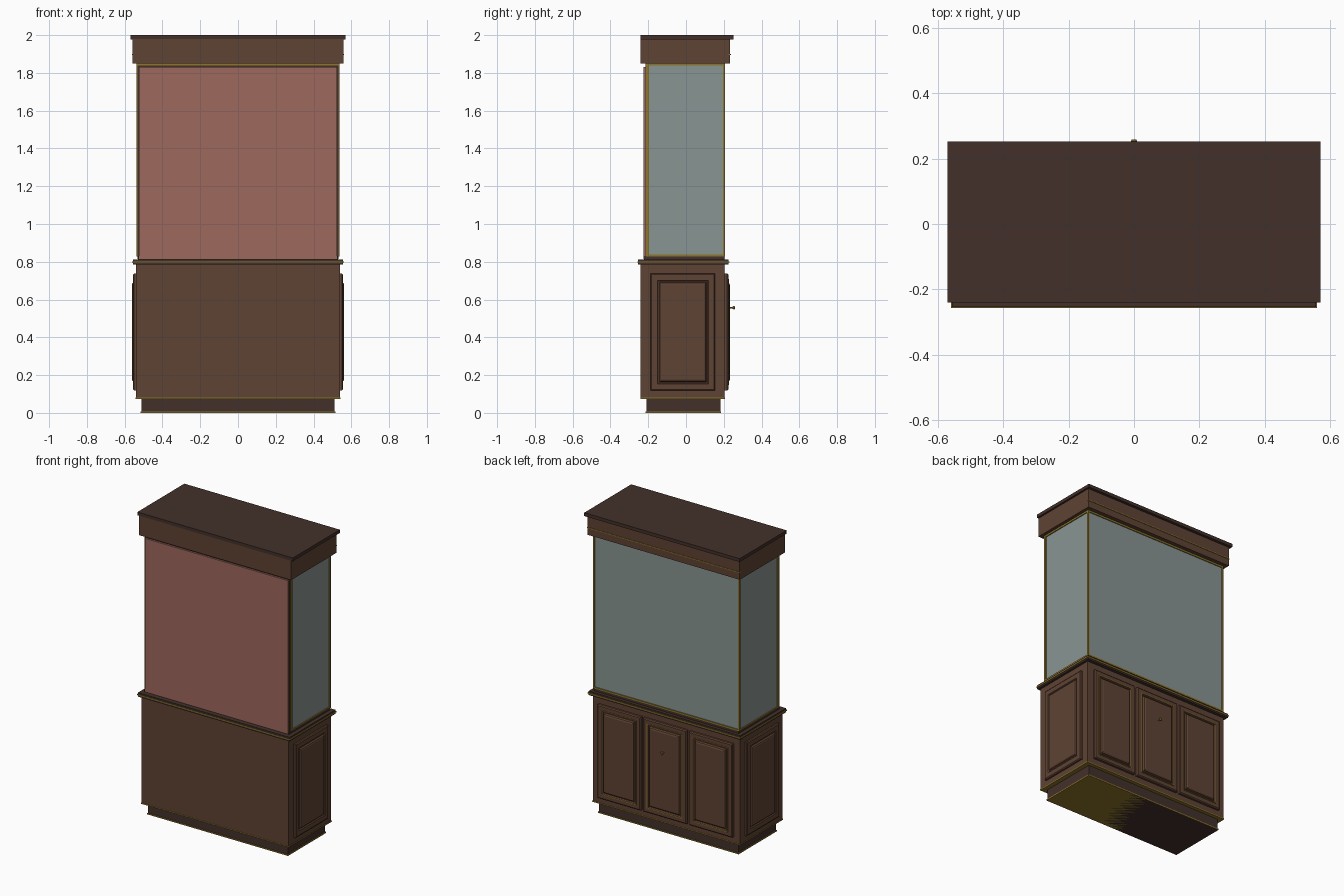
import bpy, bmesh
from mathutils import Matrix, Vector

if "Cube" in bpy.data.objects:
    bpy.data.objects.remove(bpy.data.objects["Cube"])


def material(name, r, g, b):
    m = bpy.data.materials.new(name)
    m.diffuse_color = (r, g, b, 1)
    m.use_nodes = True
    m.node_tree.nodes["Principled BSDF"].inputs["Base Color"].default_value = m.diffuse_color
    return m


WOOD = material("wood", 0.113, 0.055, 0.033)
DARK = material("dark_wood", 0.055, 0.030, 0.023)
GOLD = material("gold_trim", 0.27, 0.18, 0.025)
GLASS = material("glass", 0.25, 0.30, 0.29)
RED = material("red_panel", 0.34, 0.14, 0.11)


def finish(name, bm, mat):
    bmesh.ops.recalc_face_normals(bm, faces=bm.faces)
    me = bpy.data.meshes.new(name)
    bm.to_mesh(me)
    bm.free()
    me.materials.append(mat)
    ob = bpy.data.objects.new(name, me)
    bpy.context.collection.objects.link(ob)
    return ob


def box(name, x, y, z, mat, bevel=0):
    """Box from (min, max) ranges."""
    bm = bmesh.new()
    size = [r[1] - r[0] for r in (x, y, z)]
    mid = Vector([(r[0] + r[1]) / 2 for r in (x, y, z)])
    bmesh.ops.create_cube(bm, size=1, matrix=Matrix.Translation(mid) @ Matrix.Diagonal((*size, 1)))
    ob = finish(name, bm, mat)
    if bevel:
        mod = ob.modifiers.new("bevel", 'BEVEL')
        mod.width, mod.segments = bevel, 1
    return ob


def slab(name, hx, y0, y1, z0, z1, mat, bevel=0):
    return box(name, (-hx, hx), (y0, y1), (z0, z1), mat, bevel)


def mirror_x(ob):
    ob.modifiers.new("mirror", 'MIRROR').use_axis = (True, False, False)
    return ob


def panel(name, w, h, profile, place, mat, closed=False):
    """Nested rectangles from (inset, height) steps; capped, or a closed ring moulding."""
    bm = bmesh.new()
    loops = []
    for inset, up in profile:
        a, b = w / 2 - inset, h / 2 - inset
        loops.append([bm.verts.new(place @ Vector((sx * a, sy * b, up)))
                      for sx, sy in ((-1, -1), (1, -1), (1, 1), (-1, 1))])
    pairs = list(zip(loops, loops[1:] + loops[:1])) if closed else list(zip(loops, loops[1:]))
    for p, q in pairs:
        for i in range(4):
            j = (i + 1) % 4
            bm.faces.new((p[i], p[j], q[j], q[i]))
    if not closed:
        bm.faces.new(loops[0][::-1])
        bm.faces.new(loops[-1])
    return finish(name, bm, mat)


# Base: plinth, carcass and trims
slab("plinth", 0.512, -0.21, 0.182, 0, 0.08, DARK)
slab("plinth_trim", 0.516, -0.214, 0.186, 0, 0.008, GOLD)
slab("carcass_trim", 0.543, -0.242, 0.207, 0.074, 0.081, GOLD)
slab("carcass", 0.54, -0.24, 0.205, 0.08, 0.788, WOOD)

# Waist ledge
slab("ledge_lower", 0.556, -0.254, 0.226, 0.785, 0.797, DARK)
slab("ledge_trim", 0.56, -0.257, 0.23, 0.795, 0.802, GOLD)
slab("ledge_upper", 0.556, -0.254, 0.226, 0.80, 0.812, DARK)
slab("case_floor", 0.53, -0.222, 0.205, 0.812, 0.83, DARK)

# Raised panel doors on the back face, with gold mouldings
raised = [(0, 0), (0, 0.014), (0.006, 0.020), (0.036, 0.020), (0.040, 0.012),
          (0.046, 0.012), (0.050, 0.024), (0.058, 0.028)]
moulding = [(0.030, 0.015), (0.030, 0.023), (0.035, 0.023), (0.035, 0.015)]
to_back = Matrix(((-1, 0, 0), (0, 0, 1), (0, 1, 0))).to_4x4()
for side, x in (("left", -0.336), ("centre", 0), ("right", 0.336)):
    at = Matrix.Translation((x, 0.204, 0.428)) @ to_back
    panel(side + "_door", 0.318, 0.62, raised, at, WOOD)
    panel(side + "_door_moulding", 0.318, 0.62, moulding, at, GOLD, True)

# Raised panels on both sides
to_side = Matrix(((0, 0, 1), (1, 0, 0), (0, 1, 0))).to_4x4()
at = Matrix.Translation((0.539, -0.0165, 0.428)) @ to_side
raised_side = [(i, u * 0.8) for i, u in raised]
mirror_x(panel("side_panel", 0.342, 0.62, raised_side, at, WOOD))

# Knob on the middle door
bm = bmesh.new()
rot = Matrix.Rotation(-1.5707963, 4, 'X')
for r1, r2, depth, y in ((0.004, 0.004, 0.016, 0.238), (0.006, 0.010, 0.008, 0.250), (0.010, 0.006, 0.005, 0.2565)):
    bmesh.ops.create_cone(bm, cap_ends=True, segments=12, radius1=r1, radius2=r2, depth=depth,
                          matrix=Matrix.Translation((0, y, 0.557)) @ rot)
finish("door_knob", bm, GOLD)

# Display case: thin glass panes and the red panel
box("rear_glass", (-0.53, 0.53), (0.196, 0.201), (0.83, 1.84), GLASS)
mirror_x(box("side_glass", (0.526, 0.531), (-0.20, 0.20), (0.83, 1.84), GLASS))
slab("red_panel", 0.525, -0.226, -0.214, 0.815, 1.832, RED)
slab("panel_backing", 0.532, -0.214, -0.205, 0.815, 1.84, DARK)

# Gold frame around the case
mirror_x(box("rear_post", (0.526, 0.537), (0.196, 0.207), (0.828, 1.85), GOLD))
mirror_x(box("front_post", (0.526, 0.537), (-0.212, -0.196), (0.828, 1.85), GOLD))
for level, z0, z1 in (("lower", 0.828, 0.838), ("upper", 1.838, 1.85)):
    slab(level + "_rear_rail", 0.537, 0.196, 0.207, z0, z1, GOLD)
    mirror_x(box(level + "_side_rail", (0.526, 0.537), (-0.21, 0.207), (z0, z1), GOLD))
slab("upper_front_rail", 0.537, -0.214, -0.204, 1.838, 1.85, GOLD)

# Crown with trim line and cap
slab("crown", 0.558, -0.24, 0.234, 1.85, 1.98, WOOD)
slab("crown_trim", 0.56, 0.225, 0.237, 1.895, 1.901, GOLD)
slab("top_cap", 0.57, -0.24, 0.252, 1.978, 2.0, DARK)
